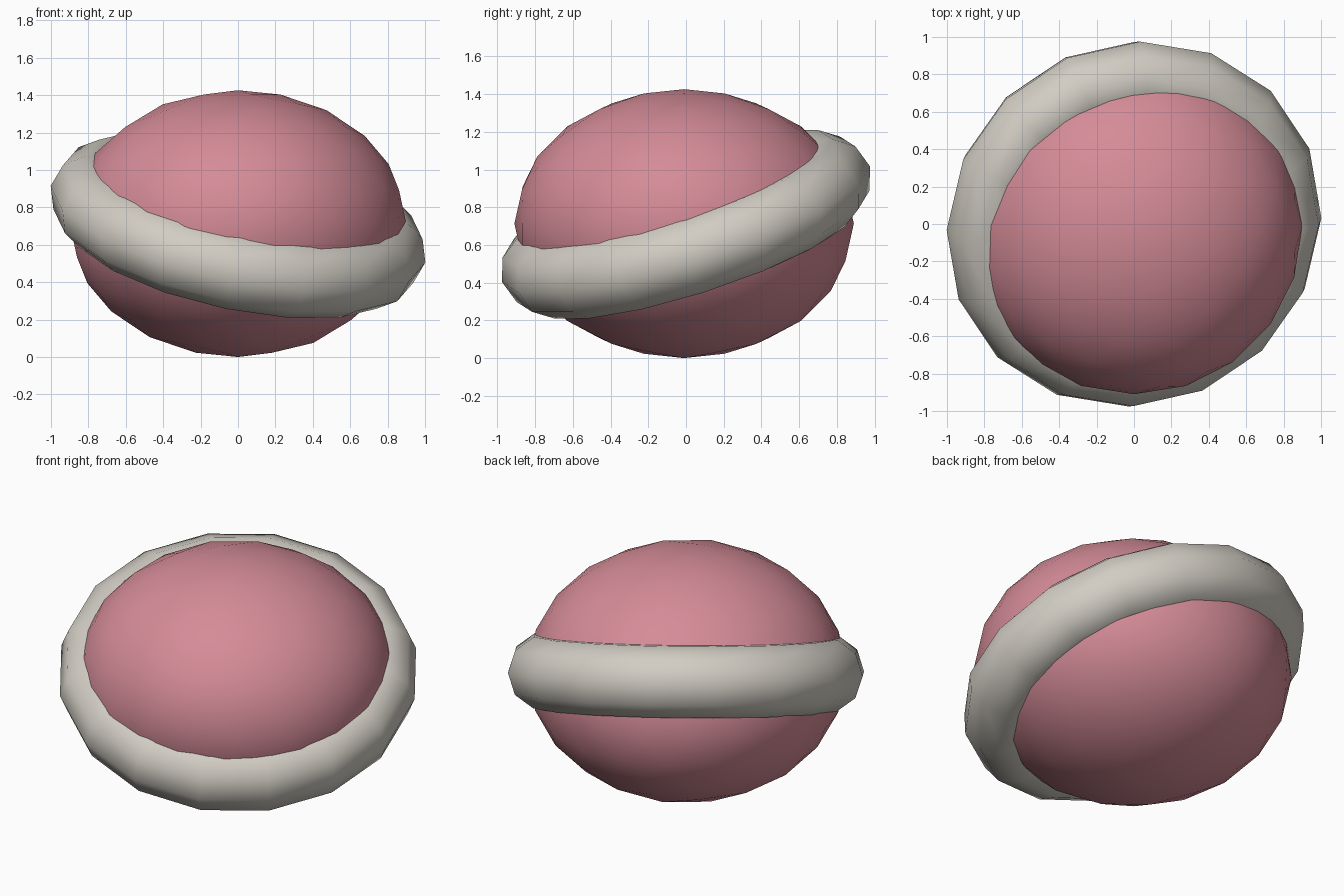
import bpy
import math
from mathutils import Vector

cube = bpy.data.objects.get("Cube")
if cube:
    bpy.data.objects.remove(cube, do_unlink=True)


def make_material(name, color):
    mat = bpy.data.materials.new(name)
    mat.use_nodes = True
    mat.diffuse_color = color
    bsdf = next(n for n in mat.node_tree.nodes if n.type == 'BSDF_PRINCIPLED')
    bsdf.inputs["Base Color"].default_value = color
    return mat


def finish(name, mat):
    obj = bpy.context.object
    obj.name = obj.data.name = name
    obj.data.materials.append(mat)
    bpy.ops.object.shade_smooth_by_angle(angle=math.radians(60))
    return obj


pink = make_material("dusty pink", (0.66, 0.26, 0.31, 1))
stone = make_material("warm pale grey", (0.64, 0.61, 0.55, 1))

# Flattened round body
bpy.ops.mesh.primitive_ico_sphere_add(subdivisions=3, radius=1, location=(0, -0.01, 0.713))
body = finish("body", pink)
body.scale = (0.9, 0.9, 0.713)

# Thick ring tilted down toward the front left
bpy.ops.mesh.primitive_torus_add(major_segments=16, minor_segments=10,
                                 major_radius=0.81, minor_radius=0.213,
                                 location=(0, 0, 0.71))
ring = finish("ring", stone)
axis = Vector((0.2, -0.3, 0.93))
ring.rotation_mode = 'QUATERNION'
ring.rotation_quaternion = Vector((0, 0, 1)).rotation_difference(axis)
